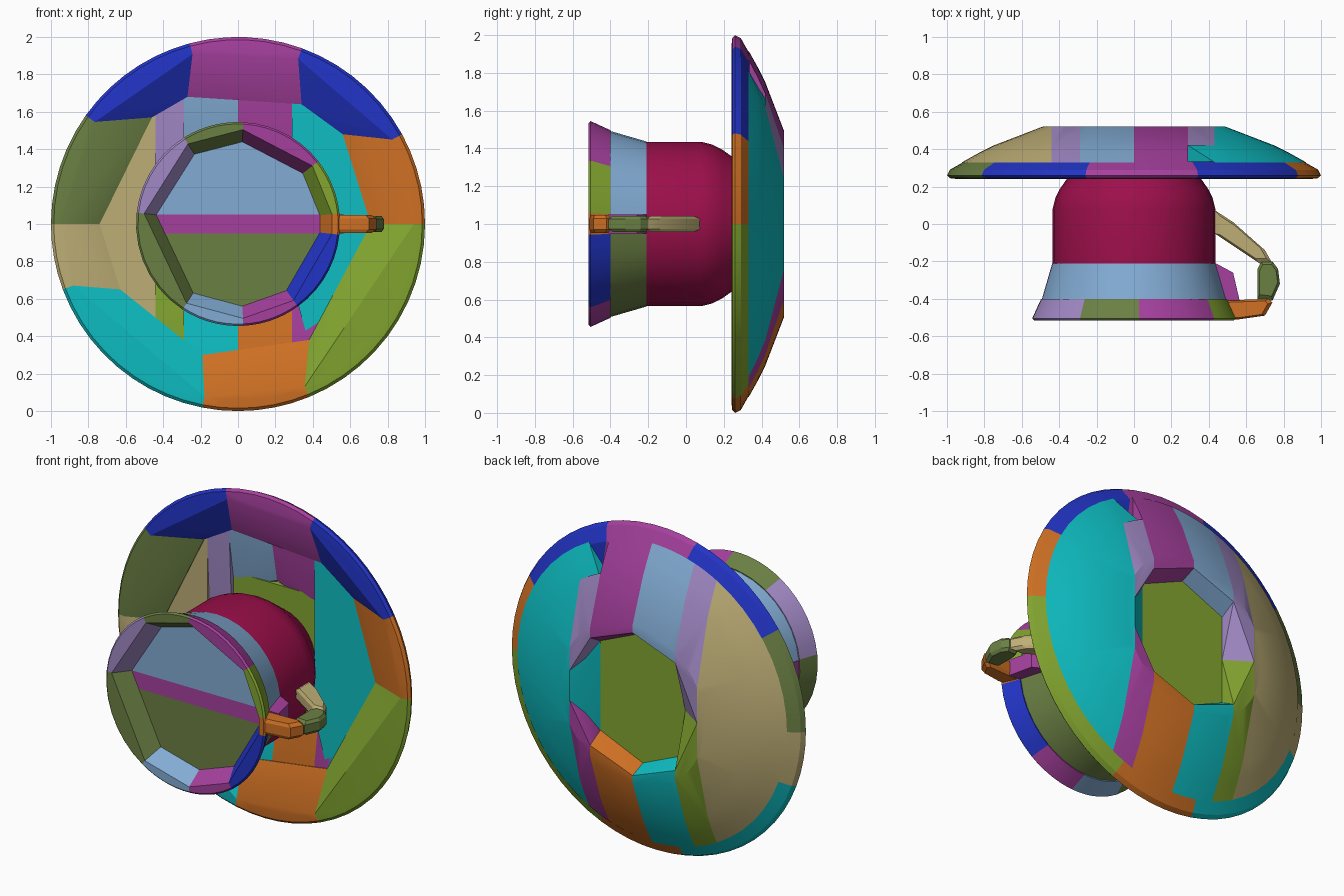
import bpy, bmesh, math

if "Cube" in bpy.data.objects:
    bpy.data.objects.remove(bpy.data.objects["Cube"], do_unlink=True)

CZ = 1.0  # height of the shared axis, which runs along y


def lin(c):
    c /= 255
    return c / 12.92 if c <= 0.04045 else ((c + 0.055) / 1.055) ** 2.4


PALETTE = {
    "steel_blue": (130, 171, 211), "lavender": (161, 137, 197),
    "magenta": (166, 64, 158), "blue": (34, 52, 198),
    "cyan": (14, 190, 195), "orange": (208, 113, 36),
    "green": (131, 166, 48), "olive": (107, 128, 68),
    "khaki": (190, 174, 118), "crimson": (157, 15, 75),
}
MATS = {}
for key, rgb in PALETTE.items():
    m = bpy.data.materials.new(key)
    m.use_nodes = True
    col = (*[lin(c) for c in rgb], 1)
    m.diffuse_color = col
    m.node_tree.nodes["Principled BSDF"].inputs["Base Color"].default_value = col
    MATS[key] = m


def hull(name, colour, points):
    """Convex solid around points given as (x, y, height from the axis)."""
    bm = bmesh.new()
    for x, y, z in points:
        bm.verts.new((x, y, z + CZ))
    bmesh.ops.remove_doubles(bm, verts=bm.verts[:], dist=0.0005)
    res = bmesh.ops.convex_hull(bm, input=bm.verts[:])
    junk = {v for v in res["geom_interior"] + res["geom_unused"]
            if isinstance(v, bmesh.types.BMVert)}
    bmesh.ops.delete(bm, geom=list(junk), context="VERTS")
    bmesh.ops.recalc_face_normals(bm, faces=bm.faces[:])
    me = bpy.data.meshes.new(name)
    bm.to_mesh(me)
    bm.free()
    me.materials.append(MATS[colour])
    me.shade_smooth()
    me.set_sharp_from_angle(angle=math.radians(22))
    ob = bpy.data.objects.new(name, me)
    bpy.context.collection.objects.link(ob)
    return ob


def arc(a, b, rings, n):
    """Points on circles (y, radius) between two angles in degrees."""
    pts = []
    for i in range(n + 1):
        t = math.radians(a + (b - a) * i / n)
        pts += [(r * math.cos(t), y, r * math.sin(t)) for y, r in rings]
    return pts


def half_chord(r, x):
    return math.sqrt(max(r * r - x * x, 0))


# --- saucer rim: wedges with a curved outside and a straight inner edge
RIM = [(0.24, 0.94), (0.245, 0.985), (0.26, 1.0), (0.29, 0.985), (0.335, 0.905)]
# outer angle, inner corner (x, height), colour of the wedge that follows
wedges = [
    (0, (0.71, 0), "orange"), (28.7, (0.56, 0.48), "blue"),
    (70, (0.34, 0.64), "magenta"), (105, (-0.27, 0.68), "blue"),
    (144.5, (-0.46, 0.57), "olive"), (180, (-0.74, 0), "khaki"),
    (200.5, (-0.63, -0.35), "cyan"), (259, (-0.19, -0.70), "orange"),
    (292.3, (0.38, -0.62), "green"), (360, (0.71, 0), None),
]
for i, (w, nxt) in enumerate(zip(wedges, wedges[1:])):
    pts = arc(w[0], nxt[0], RIM, max(4, round((nxt[0] - w[0]) / 6)))
    for x, z in (w[1], nxt[1]):
        pts += [(x, 0.325, z), (x, 0.335, z)]
    hull(f"saucer_rim_{i + 1}", w[2], pts)

# --- saucer body: slabs cut across x, (y, outer radius, inner radius)
BODY = [(0.33, 0.92, 0.68), (0.38, 0.83, 0.42), (0.42, 0.75, 0.40), (0.52, 0.49, 0.44)]


def slab(name, colour, x0, x1, side, rings=BODY, extra=()):
    pts = list(extra)
    for i in range(7):
        x = x0 + (x1 - x0) * i / 6
        for y, ro, ri in rings:
            pts.append((x, y, side * half_chord(ro, x)))
            if i in (0, 6):
                pts.append((x, y, side * half_chord(ri, x)))
    hull(name, colour, pts)


slab("saucer_top_right", "steel_blue", -0.29, 0, 1)
slab("saucer_top_left", "magenta", 0, 0.29, 1)
slab("saucer_bottom_right", "cyan", -0.29, 0, -1)
slab("saucer_bottom_left", "orange", 0, 0.29, -1)
inner_right = [(-0.29, 0.36, 0), (-0.29, 0.42, 0), (-0.44, 0.36, 0), (-0.44, 0.45, 0)]
slab("saucer_upper_right_strip", "lavender", -0.44, -0.29, 1, extra=inner_right)
slab("saucer_lower_right_strip", "green", -0.44, -0.29, -1, extra=inner_right)
slab("saucer_upper_left_strip", "lavender", 0.29, 0.43, 1, rings=BODY[2:])
slab("saucer_lower_left_strip", "magenta", 0.29, 0.43, -1)


def side_cap(name, colour, x_cut, sign, extra=()):
    """Circular segment of the saucer beyond a cut at x."""
    pts = list(extra)
    for y, r, _ in BODY:
        a = math.degrees(math.acos(x_cut / r))
        pts += [(sign * x, y, z) for x, y, z in arc(-a, a, [(y, r)], 18)]
    hull(name, colour, pts)


side_cap("saucer_right_side", "khaki", 0.44, -1)
flange = [(0.29, y, z) for y, lo, hi in ((0.33, -0.32, 0.65), (0.42, -0.30, 0.66))
          for z in (lo, hi)]
side_cap("saucer_left_side", "cyan", 0.43, 1, flange)

# --- saucer floor
hull("saucer_floor", "green",
     [(sx * 0.29, y, sz * 0.40) for sx in (-1, 1) for sz in (-1, 1) for y in (0.37, 0.42)])

# --- cup body
hull("cup_body", "crimson",
     arc(0, 360, [(-0.21, 0.435), (0.08, 0.435), (0.14, 0.42), (0.19, 0.395),
                  (0.24, 0.345), (0.31, 0.28), (0.38, 0.26)], 32))

# --- flared cup band: upper half, middle strip, lower half
BAND = [(-0.41, 0.495), (-0.21, 0.437)]
for name, colour, sign in (("cup_band_top", "steel_blue", 1), ("cup_band_bottom", "olive", -1)):
    pts = []
    for y, r in BAND:
        a = math.degrees(math.asin(0.05 / r))
        pts += arc(sign * a, sign * (180 - a), [(y, r)], 16)
    hull(name, colour, pts)
hull("cup_band_middle", "magenta",
     [(x, y, z) for z in (-0.05, 0.05)
      for x, y in ((-0.495, -0.41), (-0.437, -0.21), (0.437, -0.21), (0.53, -0.26), (0.565, -0.41))])

# --- cup lip: wedges around the opening
LIP_OUT = [(-0.40, 0.497), (-0.46, 0.522), (-0.505, 0.545), (-0.515, 0.535)]
LIP_IN = [(-0.41, 0.44), (-0.515, 0.505)]
lip = [(-6, "orange"), (6, "green"), (38, "magenta"), (87, "olive"), (122, "lavender"),
       (173.6, "olive"), (237, "steel_blue"), (273, "magenta"), (306, "blue"), (354, None)]
for i, ((a, colour), (b, _)) in enumerate(zip(lip, lip[1:])):
    hull(f"cup_lip_{i + 1}", colour, arc(a, b, LIP_OUT, 7) + arc(a, b, LIP_IN, 1))


# --- handle: three flat links with bevelled sides
def link(name, colour, outline, half):
    cx = sum(p[0] for p in outline) / len(outline)
    cy = sum(p[1] for p in outline) / len(outline)
    pts = []
    for s in (-1, 1):
        pts += [(x, y, s * half * 0.6) for x, y in outline]
        pts += [(cx + (x - cx) * 0.8, cy + (y - cy) * 0.8, s * half) for x, y in outline]
    hull(name, colour, pts)


link("handle_front", "orange",
     [(0.46, -0.41), (0.50, -0.51), (0.56, -0.51), (0.70, -0.49), (0.74, -0.42), (0.72, -0.40)], 0.048)
link("handle_middle", "olive",
     [(0.66, -0.40), (0.74, -0.41), (0.78, -0.32), (0.77, -0.24), (0.74, -0.20),
      (0.68, -0.20), (0.66, -0.24)], 0.043)
link("handle_back", "khaki",
     [(0.74, -0.21), (0.67, -0.21), (0.43, -0.05), (0.43, 0.075), (0.53, 0.01), (0.70, -0.14)], 0.043)
